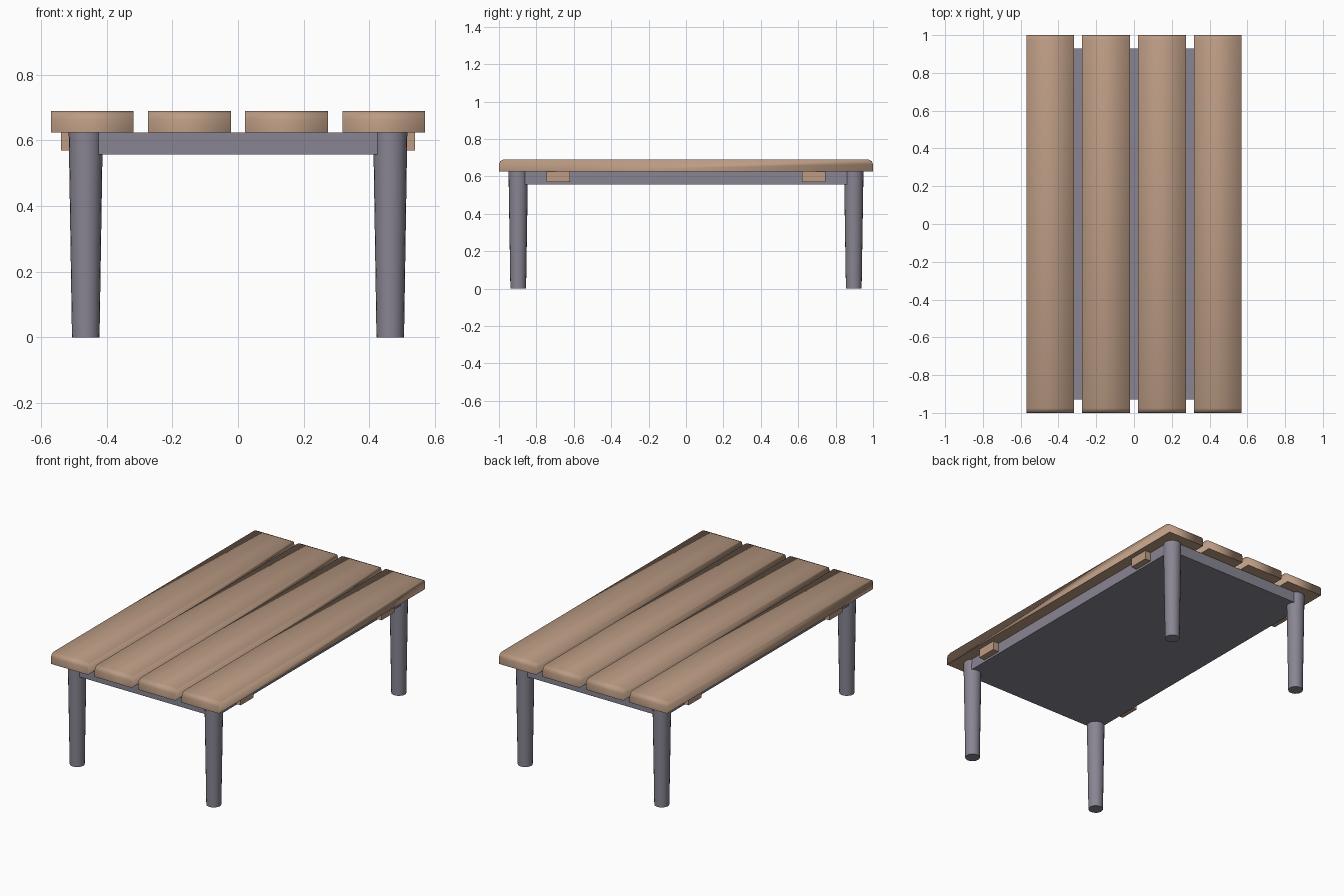
import bpy
import bmesh

cube = bpy.data.objects.get("Cube")
if cube:
    bpy.data.objects.remove(cube, do_unlink=True)


def make_material(name, rgb):
    mat = bpy.data.materials.new(name)
    mat.use_nodes = True
    mat.diffuse_color = (*rgb, 1)
    mat.node_tree.nodes["Principled BSDF"].inputs["Base Color"].default_value = (*rgb, 1)
    return mat


wood = make_material("light_wood", (0.50, 0.33, 0.23))
metal = make_material("grey_metal", (0.25, 0.235, 0.29))


def add_object(name, bm, mat):
    bmesh.ops.recalc_face_normals(bm, faces=bm.faces)
    mesh = bpy.data.meshes.new(name)
    bm.to_mesh(mesh)
    bm.free()
    mesh.materials.append(mat)
    obj = bpy.data.objects.new(name, mesh)
    bpy.context.collection.objects.link(obj)
    return obj


def add_box(name, low, high, mat):
    bm = bmesh.new()
    bmesh.ops.create_cube(bm, size=1)
    for v in bm.verts:
        v.co = [h if c > 0 else l for c, l, h in zip(v.co, low, high)]
    return add_object(name, bm, mat)


UNDER = 0.625  # underside of the planks
TOP = 0.69

# Planks: side profile with eased upper ends, extruded across the width
half_profile = [(1, UNDER), (1, TOP - 0.025), (0.993, TOP - 0.008), (0.975, TOP)]
profile = half_profile + [(-y, z) for y, z in reversed(half_profile)]
WIDTH, PITCH = 0.252, 0.296
for i in range(4):
    left = (i - 1.5) * PITCH - WIDTH / 2
    bm = bmesh.new()
    face = bm.faces.new([bm.verts.new((left, y, z)) for y, z in profile])
    new = bmesh.ops.extrude_face_region(bm, geom=[face])["geom"]
    moved = [g for g in new if isinstance(g, bmesh.types.BMVert)]
    bmesh.ops.translate(bm, verts=moved, vec=(WIDTH, 0, 0))
    bmesh.ops.recalc_face_normals(bm, faces=bm.faces)
    for f in bm.faces:  # softly shaded, apart from the flat underside
        f.smooth = f.normal.z > -0.5
    add_object(f"plank_{i + 1}", bm, wood)

# Supporting slab under the planks
add_box("frame_slab", (-0.50, -0.93, 0.557), (0.50, 0.93, UNDER), metal)

# Tapered legs and cleat ends, one of each per corner
for sx, side in ((-1, "right"), (1, "left")):
    for sy, end in ((-1, "front"), (1, "back")):
        bm = bmesh.new()
        bmesh.ops.create_cone(bm, cap_ends=True, segments=20, radius1=0.042,
                              radius2=0.052, depth=UNDER)
        bmesh.ops.translate(bm, verts=bm.verts, vec=(sx * 0.464, sy * 0.897, UNDER / 2))
        for f in bm.faces:
            f.smooth = len(f.verts) == 4
        add_object(f"{end}_{side}_leg", bm, metal)

        xs = sorted((sx * 0.48, sx * 0.54))
        ys = sorted((sy * 0.62, sy * 0.745))
        add_box(f"{end}_{side}_cleat", (xs[0], ys[0], 0.57), (xs[1], ys[1], UNDER), wood)
